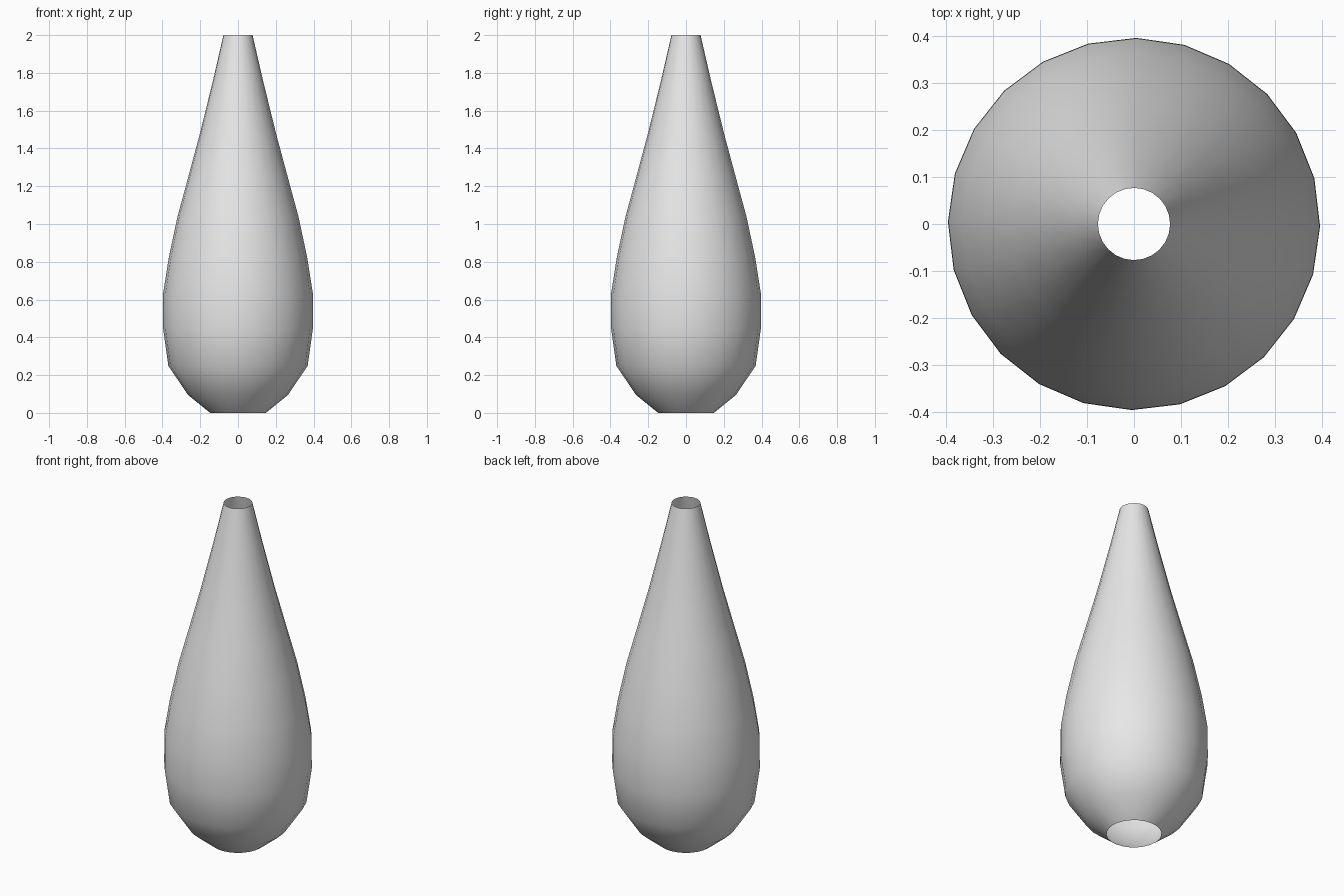
import bpy
import bmesh
from math import cos, sin, pi, radians

cube = bpy.data.objects.get("Cube")
if cube:
    bpy.data.objects.remove(cube, do_unlink=True)

SEGMENTS = 24
TWIST = radians(-0.75)

# Vase outline from foot to lip: (radius, height)
PROFILE = [
    (0.147, 0.0), (0.265, 0.095), (0.369, 0.25), (0.397, 0.45),
    (0.396, 0.635), (0.366, 0.825), (0.32, 1.04), (0.263, 1.25),
    (0.2, 1.485), (0.13, 1.77), (0.077, 2.0),
]


def grey_material():
    colour = (0.8, 0.8, 0.8, 1.0)
    mat = bpy.data.materials.new("plain grey")
    mat.use_nodes = True
    mat.diffuse_color = colour
    for node in mat.node_tree.nodes:
        if node.type == "BSDF_PRINCIPLED":
            node.inputs["Base Color"].default_value = colour
    return mat


def lathe(name, profile, material):
    """Thin revolved shell, open at both ends."""
    bm = bmesh.new()
    rings = []
    for radius, height in profile:
        angles = [TWIST + 2 * pi * i / SEGMENTS for i in range(SEGMENTS)]
        rings.append([bm.verts.new((radius * cos(a), radius * sin(a), height))
                      for a in angles])
    for low, high in zip(rings, rings[1:]):
        for i in range(SEGMENTS):
            j = (i + 1) % SEGMENTS
            face = bm.faces.new((low[i], low[j], high[j], high[i]))
            face.smooth = True
    mesh = bpy.data.meshes.new(name)
    bm.to_mesh(mesh)
    bm.free()
    mesh.materials.append(material)
    obj = bpy.data.objects.new(name, mesh)
    bpy.context.collection.objects.link(obj)
    return obj


# Teardrop vase body
lathe("vase_body", PROFILE, grey_material())
